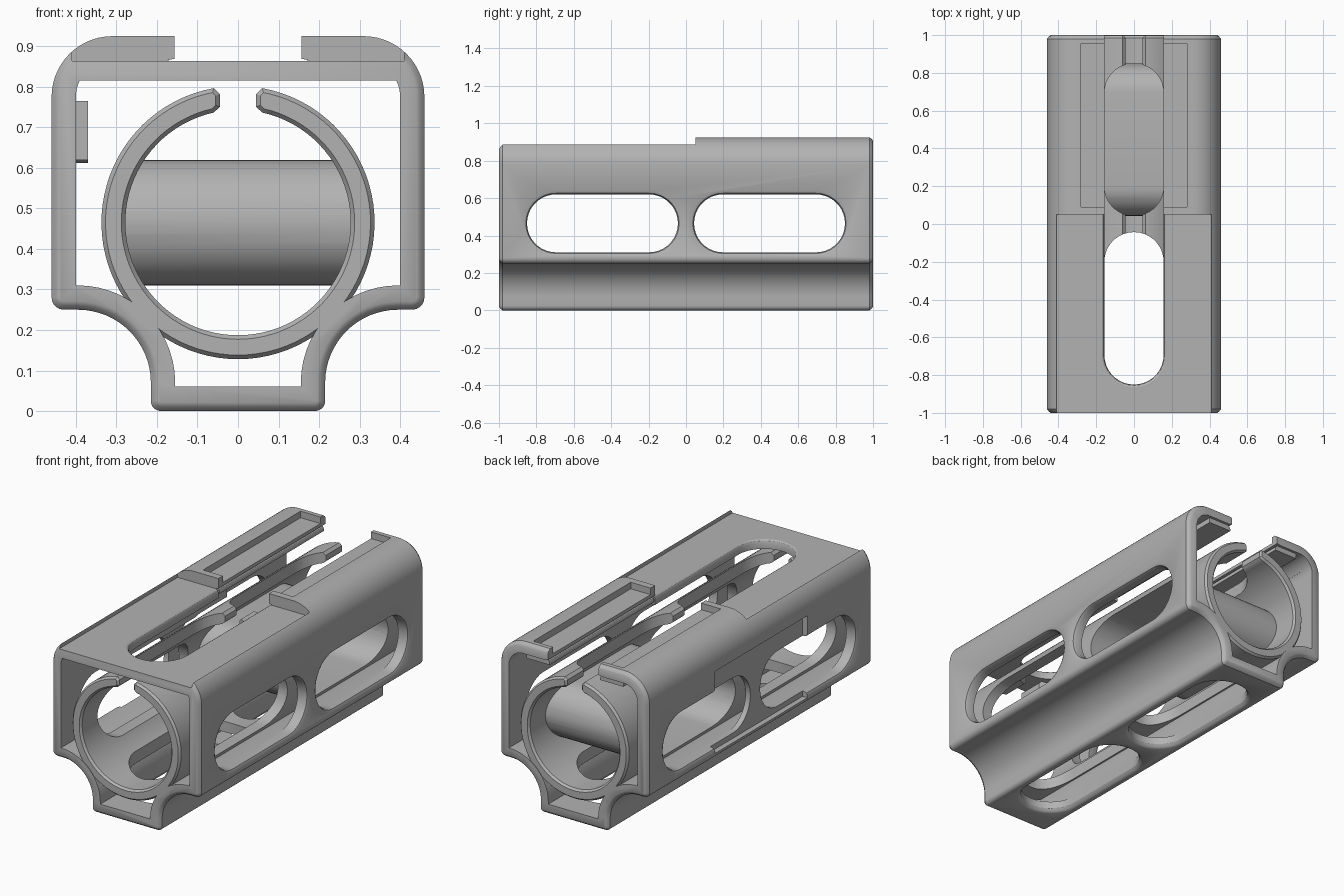
import bpy, bmesh, math
from mathutils import Vector

cube = bpy.data.objects.get("Cube")
if cube:
    bpy.data.objects.remove(cube, do_unlink=True)

grey = bpy.data.materials.new("plain grey")
grey.use_nodes = True
grey.diffuse_color = (0.45, 0.45, 0.45, 1)
grey.node_tree.nodes["Principled BSDF"].inputs["Base Color"].default_value = (0.45, 0.45, 0.45, 1)


def arc(cx, cy, r, start, end, n=10):
    angles = [math.radians(start + (end - start) * i / n) for i in range(n + 1)]
    return [(cx + r * math.cos(a), cy + r * math.sin(a)) for a in angles]


def mirrored(half):
    """Close a right-hand profile with its mirror image."""
    return half + [(-x, z) for x, z in reversed(half)]


def offset(pts, d):
    """Move a counter-clockwise outline outwards by d."""
    out = []
    for i, p in enumerate(pts):
        a, p, b = Vector(pts[i - 1]), Vector(p), Vector(pts[(i + 1) % len(pts)])
        e, f = (p - a).normalized(), (b - p).normalized()
        n, m = Vector((e.y, -e.x)), Vector((f.y, -f.x))
        out.append(tuple(p + (n + m) * d / (1 + max(n.dot(m), -0.5))))
    return out


def prism(name, pts, layers, axis="y"):
    """Loft an outline along an axis; each layer is (position, growth)."""
    place = {"x": lambda a, b, h: (h, a, b),
             "y": lambda a, b, h: (a, h, b),
             "z": lambda a, b, h: (a, b, h)}[axis]
    bm = bmesh.new()
    rows = [[bm.verts.new(place(a, b, h)) for a, b in offset(pts, g)] for h, g in layers]
    n = len(pts)
    for low, high in zip(rows, rows[1:]):
        for i in range(n):
            j = (i + 1) % n
            bm.faces.new((low[i], low[j], high[j], high[i]))
    bm.faces.new(rows[0][::-1])
    bm.faces.new(rows[-1])
    bmesh.ops.recalc_face_normals(bm, faces=bm.faces)
    mesh = bpy.data.meshes.new(name)
    bm.to_mesh(mesh)
    bm.free()
    mesh.materials.append(grey)
    ob = bpy.data.objects.new(name, mesh)
    bpy.context.collection.objects.link(ob)
    return ob


def box(name, x, y, z):
    outline = [(x[0], z[0]), (x[1], z[0]), (x[1], z[1]), (x[0], z[1])]
    return prism(name, outline, [(y[0], 0), (y[1], 0)])


def combine(body, other, operation="DIFFERENCE"):
    """Apply a boolean and discard the helper."""
    other.hide_render = True
    mod = body.modifiers.new("join", "BOOLEAN")
    mod.operation, mod.solver, mod.object = operation, "EXACT", other
    bpy.context.view_layer.update()
    graph = bpy.context.evaluated_depsgraph_get()
    mesh = bpy.data.meshes.new_from_object(body.evaluated_get(graph))
    body.modifiers.clear()
    body.data = mesh
    bpy.data.objects.remove(other, do_unlink=True)


def stadium(start, end, r, centre=0.0, upright=False):
    """Slot outline running along y, rounded at both ends."""
    if upright:
        return arc(end - r, centre, r, -90, 90, 18) + arc(start + r, centre, r, 90, 270, 18)
    return arc(centre, start + r, r, 180, 360, 18) + arc(centre, end - r, r, 0, 180, 18)


def cavity(top):
    side = math.degrees(math.asin((top - 0.775) / 0.09))
    return mirrored([(0.155, 0.06)] + arc(0.395, 0.07, 0.24, 180, 90, 14)
                    + [(0.4, 0.31)] + arc(0.31, 0.775, 0.09, 0, side, 8))


# Outer shell with coved lower corners and softened ends
outline = mirrored(arc(0.19, 0.025, 0.025, -90, 0, 5) + arc(0.395, 0.07, 0.18, 180, 90, 16)
                   + arc(0.43, 0.28, 0.03, -90, 0, 5) + arc(0.31, 0.775, 0.15, 0, 90, 14))
body = prism("battery_housing", outline,
             [(-1, -0.02), (-0.994, -0.01), (-0.98, 0), (0.98, 0), (0.994, -0.01), (1, -0.02)])

# Hollow interior, taller towards the back
combine(body, prism("interior", cavity(0.815), [(-1.1, 0), (1.1, 0)]))
combine(body, prism("rear_interior", cavity(0.864), [(0.05, 0), (1.1, 0)]))

# Lowered front deck
combine(body, box("deck_cut", (-0.41, 0.41), (-1.1, 0.05), (0.864, 1.1)))

# Thickened rail floors with pockets above them
for s in (-1, 1):
    x = sorted((s * 0.14, s * 0.30))
    combine(body, box("rail_floor", x, (0.06, 0.985), (0.835, 0.88)), "UNION")
    x = sorted((s * 0.1, s * 0.28))
    combine(body, box("rail_pocket", x, (0.09, 0.955), (0.888, 1.1)))

# Side panel recess, backed by a pad inside
combine(body, box("side_pad", (-0.42, -0.37), (-0.45, 0.43), (0.612, 0.765)), "UNION")
combine(body, box("side_recess", (-0.6, -0.43), (-0.42, 0.4), (0.28, 0.74)))

# Split tube that grips the cell
centre = 0.465
outer = arc(0, centre, 0.337, -259.8, 79.8, 80)
inner = arc(0, centre, 0.278, 77.5, -257.5, 80)
tip = [(0.045, centre + 0.317), (0.045, centre + 0.285)]
tube = outer + tip + inner + [(-x, z) for x, z in reversed(tip)]
combine(body, prism("tube", tube, [(-0.997, -0.01), (-0.985, 0), (0.985, 0), (0.997, -0.01)]), "UNION")

# Long open slot in the top
combine(body, prism("top_slot", stadium(-0.85, 1.5, 0.157),
                    [(0.808, 0), (0.848, 0), (0.859, 0.005), (0.866, 0.016), (0.869, 0), (1.1, 0)], "z"))

# Paired slots through the bottom and through both sides
for start, end in ((-0.85, -0.043), (0.043, 0.85)):
    combine(body, prism("bottom_slot", stadium(start, end, 0.157),
                        [(-0.1, 0.02), (0, 0.02), (0.006, 0.009), (0.02, 0), (0.811, 0)], "z"))
    flare = [(0.44, 0), (0.454, 0.006), (0.46, 0.018), (0.6, 0.018)]
    layers = [(-h, g) for h, g in reversed(flare)] + flare
    combine(body, prism("side_slot", stadium(start, end, 0.155, centre, True), layers, "x"))

# Smooth curved surfaces, keep corners crisp
bpy.ops.object.select_all(action="DESELECT")
body.select_set(True)
bpy.context.view_layer.objects.active = body
bpy.ops.object.shade_smooth_by_angle(angle=math.radians(32))
